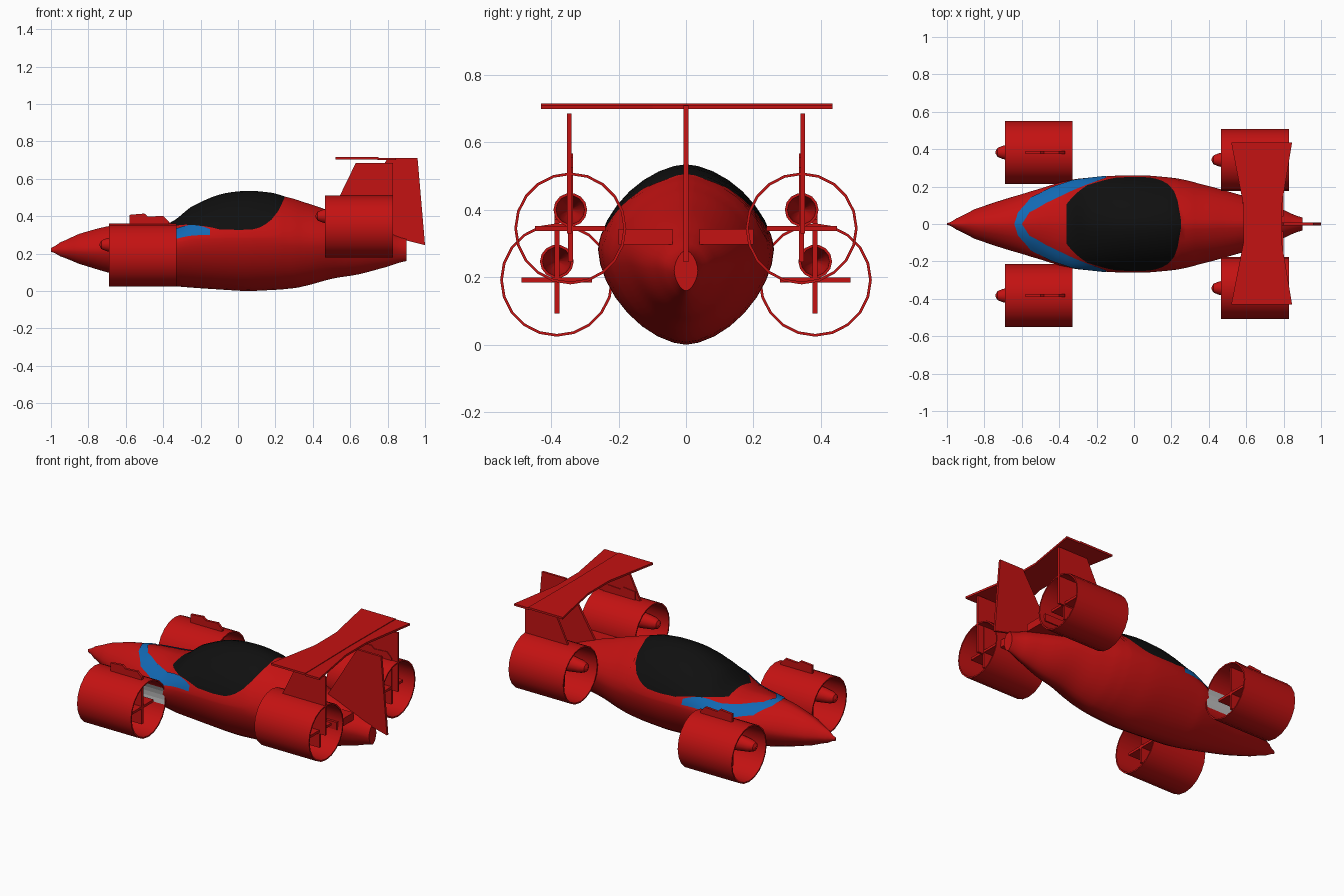
import bpy, bmesh, math
from mathutils import Vector

cube = bpy.data.objects.get("Cube")
if cube:
    bpy.data.objects.remove(cube, do_unlink=True)


def material(name, rgb):
    m = bpy.data.materials.new(name)
    m.use_nodes = True
    m.diffuse_color = (*rgb, 1)
    m.node_tree.nodes["Principled BSDF"].inputs["Base Color"].default_value = (*rgb, 1)
    return m


RED = material("red paint", (0.55, 0.006, 0.006))
BLACK = material("black canopy", (0.005, 0.005, 0.005))
BLUE = material("blue stripe", (0.006, 0.14, 0.45))
GREY = material("grey panel", (0.5, 0.5, 0.5))


def make(name, verts, faces, mats, rule=None, smooth=None):
    me = bpy.data.meshes.new(name)
    me.from_pydata([tuple(v) for v in verts], [], faces)
    for m in mats:
        me.materials.append(m)
    bm = bmesh.new()
    bm.from_mesh(me)
    if rule:
        for f in bm.faces:
            f.material_index = rule(f.index)
    bmesh.ops.remove_doubles(bm, verts=bm.verts, dist=0.0003)
    bmesh.ops.recalc_face_normals(bm, faces=bm.faces)
    bm.to_mesh(me)
    bm.free()
    ob = bpy.data.objects.new(name, me)
    bpy.context.collection.objects.link(ob)
    if smooth:
        bpy.ops.object.select_all(action='DESELECT')
        ob.select_set(True)
        bpy.context.view_layer.objects.active = ob
        bpy.ops.object.shade_smooth_by_angle(angle=math.radians(smooth))
    return ob


def grid_faces(rows, cols, wrap=False):
    n = cols if wrap else cols - 1
    return [(i * cols + j, i * cols + (j + 1) % cols, (i + 1) * cols + (j + 1) % cols, (i + 1) * cols + j)
            for i in range(rows - 1) for j in range(n)]


def prism(name, outline, axis, centre, thick):
    """Flat plate: outline is extruded along the given axis (y or z)."""
    verts = []
    for s in (-0.5, 0.5):
        for a, b in outline:
            c = centre + s * thick
            verts.append((a, c, b) if axis == 'y' else (a, b, c))
    n = len(outline)
    faces = [tuple(range(n)), tuple(range(n, 2 * n))]
    faces += [(i, (i + 1) % n, n + (i + 1) % n, n + i) for i in range(n)]
    return make(name, verts, faces, [RED])


def lerp_table(table, x):
    if x <= table[0][0]:
        return table[0][1:]
    for a, b in zip(table, table[1:]):
        if x <= b[0]:
            t = (x - a[0]) / (b[0] - a[0])
            return [p + (q - p) * t for p, q in zip(a[1:], b[1:])]
    return table[-1][1:]


# Fuselage stations: x, bottom, widest height, top, half width
STATIONS = [
    (-1, .21, .22, .23, .004), (-.95, .185, .22, .26, .03), (-.85, .145, .22, .305, .08),
    (-.7, .1, .22, .345, .13), (-.55, .065, .23, .36, .175), (-.36, .03, .25, .367, .23),
    (-.25, .018, .27, .45, .247), (-.1, .008, .28, .515, .258), (.05, 0, .28, .535, .26),
    (.18, .005, .28, .525, .25), (.25, .01, .28, .505, .24), (.35, .025, .27, .475, .215),
    (.5, .065, .27, .425, .175), (.65, .09, .25, .375, .13), (.8, .13, .24, .315, .075),
    (.9, .16, .22, .28, .035)]
# Canopy edge height as a fraction of the upper section
EDGE = [(-.36, .83), (-.25, .45), (-.1, .21), (0, .18), (.1, .2), (.17, .36), (.22, .65), (.25, .985)]
POW = 1.7


def smooth_stations(sub):
    rows = [Vector(s) for s in STATIONS]
    out = []
    for i in range(len(rows) - 1):
        p0, p1, p2, p3 = rows[max(i - 1, 0)], rows[i], rows[i + 1], rows[min(i + 2, len(rows) - 1)]
        for k in range(sub):
            t = k / sub
            h = (p2 - p0) * t + (p0 * 2 - p1 * 5 + p2 * 4 - p3) * t * t + (p1 * 3 - p0 - p2 * 3 + p3) * t ** 3
            row = p1 + h * 0.5
            row[0] = p1[0] + (p2[0] - p1[0]) * t
            out.append(row)
    return out + [rows[-1]]


ROWS = smooth_stations(4)


def fuselage():
    verts, low, mid, up = [], 8, 5, 7
    for x, zb, zm, zt, w in ROWS:
        split = math.acos(lerp_table(EDGE, x)[0] ** (POW / 2))
        angles = [math.pi - math.pi / 2 * i / low for i in range(low)]
        angles += [math.pi / 2 + (split - math.pi / 2) * i / mid for i in range(mid)]
        angles += [split * (1 - i / up) for i in range(up + 1)]
        half = []
        for a in angles:
            c, s = math.cos(a), max(math.sin(a), 0)
            h = abs(c) ** (2 / POW)
            half.append((x, w * s ** (2 / POW), zm + h * (zt - zm) if c > 0 else zm - h * (zm - zb)))
        verts += half + [(x, -y, z) for x, y, z in half[-2:0:-1]]
    cols = 2 * (low + mid + up)
    faces = grid_faces(len(ROWS), cols, True)
    count = len(faces)
    faces += [tuple(range(cols)), tuple(range(len(verts) - cols, len(verts)))]

    def rule(i):
        if i >= count:
            return 0
        x = (ROWS[i // cols][0] + ROWS[i // cols + 1][0]) / 2
        return int(-.36 < x < .25 and low + mid <= i % cols < low + mid + 2 * up)
    make("fuselage", verts, faces, [RED, BLACK], rule, 35)


fuselage()

# Blue band wrapped round the front of the canopy: outer and inner (x, width fraction)
OUTER = [(-.64, 0), (-.62, .4), (-.55, .8), (-.45, .92), (-.33, .97), (-.15, .99)]
INNER = [(-.6, 0), (-.56, .35), (-.47, .55), (-.36, .7), (-.25, .84), (-.15, .95)]


def band():
    side, steps, across = [], 5, 5
    for i in range(len(OUTER) - 1):
        for k in range(steps + (i == len(OUTER) - 2)):
            t = k / steps
            o = Vector(OUTER[i]).lerp(Vector(OUTER[i + 1]), t)
            n = Vector(INNER[i]).lerp(Vector(INNER[i + 1]), t)
            line = []
            for j in range(across):
                x, frac = o.lerp(n, j / (across - 1))
                zb, zm, zt, w = lerp_table([tuple(r) for r in ROWS], x)
                z = zm + (zt - zm + .005) * (1 - frac ** POW) ** (1 / POW)
                line.append((x, frac * (w + .005), z))
            side.append(line)
    lines = [[(x, -y, z) for x, y, z in l] for l in side[:0:-1]] + side
    make("blue_band", [v for l in lines for v in l], grid_faces(len(lines), across), [BLUE], smooth=40)


band()


def lathe(name, profile, y, z, sides):
    """Tube of (x, radius) points about an axis parallel to x."""
    verts = [(x, y + r * math.cos(2 * math.pi * i / sides), z + r * math.sin(2 * math.pi * i / sides))
             for x, r in profile for i in range(sides)]
    return make(name, verts, grid_faces(len(profile), sides, True), [RED], smooth=35)


def fan_unit(label, x0, x1, y, z, r):
    # Thin open duct
    lathe(label + "_duct", [(x0, r - .008), (x0, r), (x1, r), (x1, r - .008), (x0, r - .008)], y, z, 20)
    # Hollow bullet hub
    hub = [(-.05, .006), (-.04, .024), (-.01, .036), (.06, .046), (.2, .05), (.2, .042), (.06, .036), (-.04, .006)]
    lathe(label + "_hub", [(x0 + a, b) for a, b in hub], y, z + .055, 14)
    # Crossed control vanes behind the hub
    a, b = x0 + .11, x1 - .04
    prism(label + "_vertical_vane", [(a, z - .1), (a, z + .215), (a + .08, z + .222), (a + .1, z + .205),
                                     (b - .03, z + .21), (b, z + .18), (b, z - .1)], 'y', y, .015)
    prism(label + "_level_vane", [(a, y - .105), (b, y - .105), (b, y + .105), (a, y + .105)], 'z', z, .015)


for name, s in (("left", 1), ("right", -1)):
    fan_unit("front_" + name, -.69, -.33, s * .383, .192, .168)
    fan_unit("rear_" + name, .465, .83, s * .343, .345, .166)
    # Tail support above the rear duct
    prism("tail_support_" + name, [(.6, .33), (.54, .5), (.63, .685), (.83, .685), (.83, .33)], 'y', s * .346, .013)
    # Pylon joining the rear duct to the body
    prism("rear_pylon_" + name, [(.58, s * .04), (.8, s * .04), (.8, s * .2), (.58, s * .2)], 'z', .32, .045)
    # Grey panel inside the front duct, on the body side
    pts = []
    for i in range(5):
        t = math.radians(-12 + 10 * i)
        y, z = s * (.383 - .157 * math.cos(t)), .192 + .157 * math.sin(t)
        pts += [(-.53 + .02 * (i % 2), y, z), (-.332, y, z)]
    make("duct_panel_" + name, pts, grid_faces(5, 2), [GREY])

# Tail surfaces
prism("tail_fin", [(.6, .38), (.8, .295), (1, .245), (.96, .71), (.8, .71), (.63, .43)], 'y', 0, .014)
prism("tailplane", [(.52, -.43), (.585, -.1), (.585, .1), (.52, .435), (.75, .435), (.745, 0), (.75, -.43)],
      'z', .709, .012)
prism("tail_flap", [(.75, -.43), (.745, 0), (.75, .435), (.845, .435), (.79, .1), (.79, -.1), (.845, -.43)],
      'z', .705, .012)
